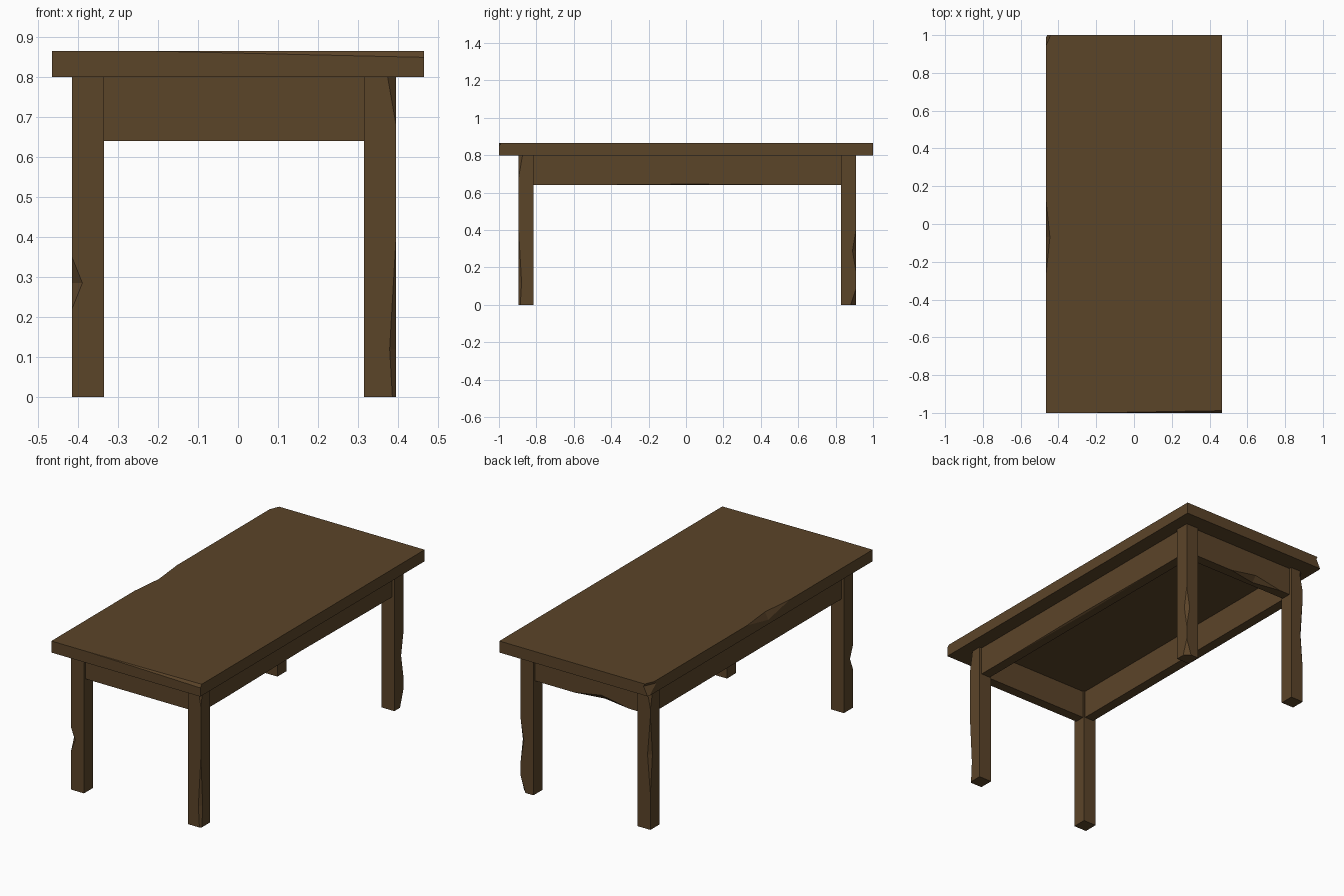
import bpy, bmesh
from mathutils import Matrix, Vector

if "Cube" in bpy.data.objects:
    bpy.data.objects.remove(bpy.data.objects["Cube"])

wood = bpy.data.materials.new("dark_wood")
wood.diffuse_color = (0.105, 0.058, 0.022, 1)
wood.use_nodes = True
wood.node_tree.nodes["Principled BSDF"].inputs["Base Color"].default_value = wood.diffuse_color


def make_object(name, bm):
    mesh = bpy.data.meshes.new(name)
    bmesh.ops.recalc_face_normals(bm, faces=bm.faces)
    bm.to_mesh(mesh)
    bm.free()
    obj = bpy.data.objects.new(name, mesh)
    bpy.context.collection.objects.link(obj)
    return obj


def chip(obj, centre, radii):
    """Cut a stretched octahedron out of a part to leave a faceted chip."""
    bm = bmesh.new()
    tips = []
    for axis in range(3):
        for sign in (1, -1):
            p = Vector(centre)
            p[axis] += sign * radii[axis]
            tips.append(bm.verts.new(p))
    for a in tips[0:2]:
        for b in tips[2:4]:
            for c in tips[4:6]:
                bm.faces.new((a, b, c))
    cutter = make_object("chip_cutter", bm)
    cutter.hide_render = True
    mod = obj.modifiers.new("chip", 'BOOLEAN')
    mod.operation = 'DIFFERENCE'
    mod.solver = 'EXACT'
    mod.object = cutter
    bpy.context.view_layer.objects.active = obj
    bpy.ops.object.modifier_apply(modifier=mod.name)
    bpy.data.objects.remove(cutter)


def block(name, low, high, chips=()):
    low, high = Vector(low), Vector(high)
    bm = bmesh.new()
    bmesh.ops.create_cube(bm, size=1)
    size = Matrix.Diagonal((*(high - low), 1))
    bm.transform(Matrix.Translation((low + high) / 2) @ size)
    obj = make_object(name, bm)
    obj.data.materials.append(wood)
    for centre, radii in chips:
        chip(obj, centre, radii)
    return obj


TOP, UNDER, APRON = 0.865, 0.80, 0.64
LEG = 0.08
X0, X1 = -0.415, 0.395      # outer faces of the legs
Y0, Y1 = -0.895, 0.91

# Worn table top
block("table_top", (-0.465, -1, UNDER), (0.465, 1, TOP), [
    ((0.465, -1, TOP), (0.70, 0.012, 0.016)),
    ((-0.465, -0.07, TOP), (0.02, 0.19, 0.04)),
    ((-0.465, 1, 0.85), (0.03, 0.07, 0.06)),
])

# Legs, each with (height, depth, half length) chips down its outer corner
legs = {
    "front_left_leg": (X0, Y0, [(0.285, 0.026, 0.065)]),
    "front_right_leg": (X1, Y0, [(0.80, 0.021, 0.12), (0.12, 0.016, 0.28)]),
    "back_left_leg": (X0, Y1, [(0.78, 0.02, 0.10), (0.42, 0.018, 0.22)]),
    "back_right_leg": (X1, Y1, [(0.29, 0.02, 0.12), (0.0, 0.03, 0.09)]),
}
for name, (x, y, wear) in legs.items():
    xi = x + LEG if x < 0 else x - LEG
    yi = y + LEG if y < 0 else y - LEG
    block(name, (min(x, xi), min(y, yi), 0), (max(x, xi), max(y, yi), UNDER),
          [((x, y, z), (d, d, h)) for z, d, h in wear])

# Aprons between the legs, slightly recessed
IN, OUT = 0.015, 0.072
block("front_apron", (X0 + LEG, Y0 + IN, APRON), (X1 - LEG, Y0 + OUT, UNDER))
block("back_apron", (X0 + LEG, Y1 - OUT, APRON), (X1 - LEG, Y1 - IN, UNDER),
      [((-0.10, Y1 - IN, APRON), (0.17, 0.03, 0.03))])
block("left_apron", (X0 + IN, Y0 + LEG, APRON), (X0 + OUT, Y1 - LEG, UNDER))
block("right_apron", (X1 - OUT, Y0 + LEG, APRON), (X1 - IN, Y1 - LEG, UNDER),
      [((X1 - IN, 0.02, APRON), (0.01, 0.64, 0.006))])
